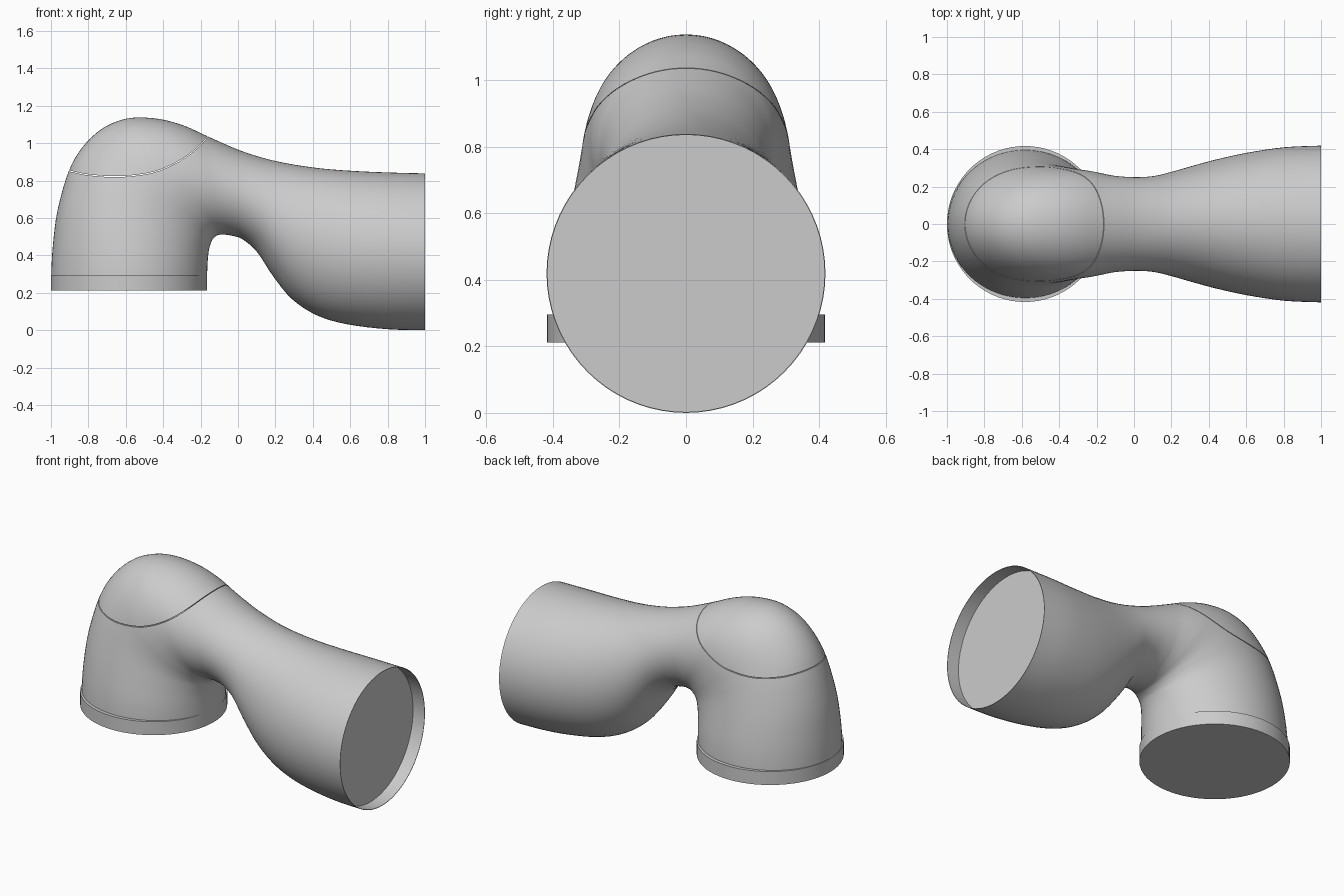
import bpy, bmesh, math
from mathutils import Vector

if "Cube" in bpy.data.objects:
    bpy.data.objects.remove(bpy.data.objects["Cube"], do_unlink=True)

grey = bpy.data.materials.new("plain_grey")
grey.use_nodes = True
grey.diffuse_color = (0.6, 0.6, 0.6, 1)
grey.node_tree.nodes["Principled BSDF"].inputs["Base Color"].default_value = (0.6, 0.6, 0.6, 1)

SIDES = 72


def smooth_path(points, steps):
    """Catmull-Rom interpolation of points of any dimension."""
    pts = [Vector(p) for p in points]
    out = []
    for i in range(len(pts) - 1):
        a, b, c, d = pts[max(i - 1, 0)], pts[i], pts[i + 1], pts[min(i + 2, len(pts) - 1)]
        for k in range(steps):
            t = k / steps
            out.append(b + (c - a) * (t / 2) + (a * 2 - b * 5 + c * 4 - d) * (t * t / 2)
                       + (b * 3 - a - c * 3 + d) * (t ** 3 / 2))
    return out + [pts[-1]]


def finish(name, bm):
    bmesh.ops.recalc_face_normals(bm, faces=bm.faces)
    mesh = bpy.data.meshes.new(name)
    bm.to_mesh(mesh)
    bm.free()
    mesh.materials.append(grey)
    obj = bpy.data.objects.new(name, mesh)
    bpy.context.collection.objects.link(obj)
    return obj


def loft(name, rings):
    """Skin a list of point rings and close both ends."""
    bm = bmesh.new()
    loops = [[bm.verts.new(p) for p in ring] for ring in rings]
    n = len(loops[0])
    for a, b in zip(loops, loops[1:]):
        for i in range(n):
            j = (i + 1) % n
            bm.faces.new((a[i], a[j], b[j], b[i]))
    bm.faces.new(loops[0])
    bm.faces.new(loops[-1])
    return finish(name, bm)


def ellipse(outer, inner, width):
    """Ring spanning an outer and an inner (x, z) point, with a half width in y."""
    mid, half = (outer + inner) / 2, (outer - inner) / 2
    ring = []
    for i in range(SIDES):
        a = math.tau * i / SIDES
        p = mid + half * math.cos(a)
        ring.append((p.x, width * math.sin(a), p.y))
    return ring


def select_only(obj):
    bpy.ops.object.select_all(action='DESELECT')
    obj.select_set(True)
    bpy.context.view_layer.objects.active = obj


def cut(obj, cutter, operation):
    select_only(obj)
    mod = obj.modifiers.new("seam", 'BOOLEAN')
    mod.operation, mod.solver, mod.object = operation, 'EXACT', cutter
    bpy.ops.object.modifier_apply(modifier=mod.name)


# Pipe sections: outer x, z; inner x, z; half width
sections = [
    (-.998, .25, -.167, .25, .395), (-.998, .31, -.165, .3, .395),
    (-.99, .45, -.162, .37, .385), (-.965, .64, -.155, .43, .363),
    (-.905, .85, -.14, .478, .335), (-.83, .98, -.125, .497, .32),
    (-.73, 1.075, -.11, .507, .31), (-.62, 1.125, -.1, .51, .3),
    (-.52, 1.137, -.09, .511, .292), (-.4, 1.125, -.08, .511, .283),
    (-.28, 1.09, -.065, .51, .27), (-.16, 1.035, -.04, .506, .257),
    (0, .965, .02, .488, .25), (.12, .925, .1, .42, .257),
    (.22, .9, .19, .285, .28), (.33, .88, .29, .165, .31),
    (.46, .863, .42, .08, .345), (.62, .851, .58, .032, .38),
    (.8, .843, .8, .005, .41), (1, .838, 1, 0, .419),
]
rings = [ellipse(Vector(s[:2]), Vector(s[2:4]), s[4]) for s in smooth_path(sections, 4)]

# Thin rim and recessed end disc
for x in (1, .92):
    rings.append(ellipse(Vector((x, .835)), Vector((x, .003)), .416))
body = loft("elbow_body", rings)

# Domed cap, split from the body along a curved seam
cap = body.copy()
cap.data = body.data.copy()
cap.name = "elbow_cap"
bpy.context.collection.objects.link(cap)
seam = smooth_path([(-1.2, .92), (-.905, .85), (-.8, .828), (-.65, .818), (-.5, .832),
                    (-.4, .86), (-.3, .91), (-.22, .97), (-.16, 1.035), (-.1, 1.11)], 4)
outline = [tuple(p) for p in seam] + [(-.1, 1.5), (-1.2, 1.5)]
cutter = loft("seam_cutter", [[(x, y, z) for x, z in outline] for y in (-1, 1)])
cut(body, cutter, 'DIFFERENCE')
cutter.location.z = .005
bpy.context.view_layer.update()
cut(cap, cutter, 'INTERSECT')
bpy.data.objects.remove(cutter, do_unlink=True)

# Round collar under the upright end
bm = bmesh.new()
bmesh.ops.create_cone(bm, cap_ends=True, segments=SIDES, radius1=.417, radius2=.417, depth=.084)
bmesh.ops.translate(bm, verts=bm.verts, vec=(-.583, 0, .253))
collar = finish("collar", bm)

for obj in (body, cap, collar):
    select_only(obj)
    bpy.ops.object.shade_smooth_by_angle(angle=math.radians(35))
